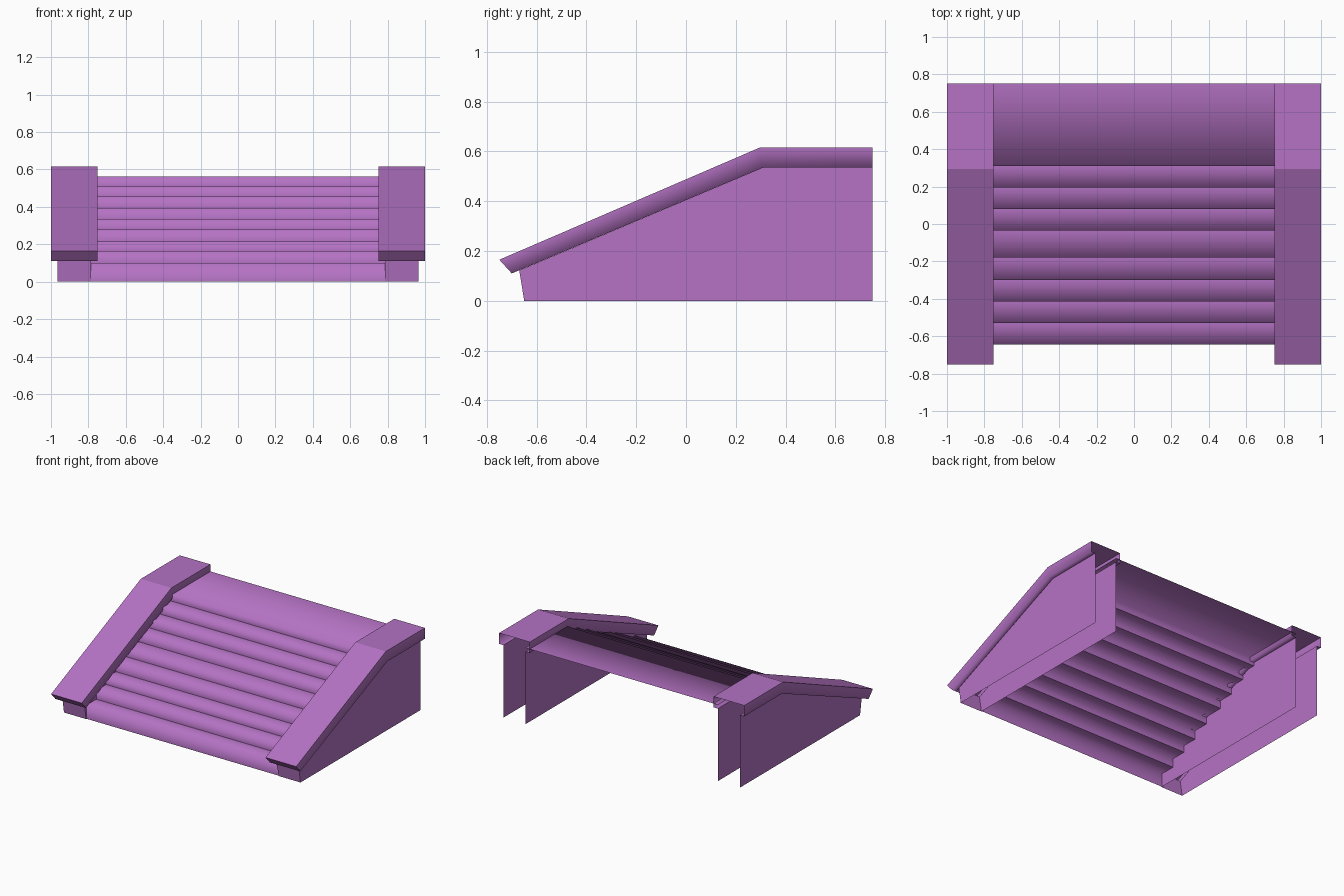
import bpy, bmesh

cube = bpy.data.objects.get("Cube")
if cube:
    bpy.data.objects.remove(cube, do_unlink=True)

purple = bpy.data.materials.new("soft_purple")
purple.use_nodes = True
colour = (0.46, 0.17, 0.55, 1)
purple.diffuse_color = colour
bsdf = next(n for n in purple.node_tree.nodes if n.type == 'BSDF_PRINCIPLED')
bsdf.inputs["Base Color"].default_value = colour
bsdf.inputs["Roughness"].default_value = 0.8


def finish(name, bm, is_sharp, mirrored=False):
    """Turn a bmesh into a smooth shaded object with chosen sharp edges."""
    for f in bm.faces:
        f.smooth = True
    for e in bm.edges:
        e.smooth = not is_sharp(e)
    mesh = bpy.data.meshes.new(name)
    bm.to_mesh(mesh)
    bm.free()
    mesh.materials.append(purple)
    obj = bpy.data.objects.new(name, mesh)
    bpy.context.collection.objects.link(obj)
    if mirrored:
        obj.modifiers.new("Mirror", 'MIRROR').use_mirror_merge = False
    return obj


BACK = 0.75
WALL_IN, WALL_OUT = 0.785, 0.965
RAIL_IN, RAIL_OUT = 0.75, 1.0

# Steps: one open sheet of risers and treads, with rounded-looking noses
step_y = [-0.645, -0.53, -0.415, -0.30, -0.18, -0.035, 0.08, 0.195, 0.31]
step_z = [0.10, 0.165, 0.215, 0.28, 0.335, 0.395, 0.455, 0.51, 0.563]
profile = [(step_y[0], 0)]
for i, (y, z) in enumerate(zip(step_y, step_z)):
    next_y = step_y[i + 1] if i + 1 < len(step_y) else BACK
    profile += [(y, z), (next_y, z)]
bm = bmesh.new()
rows = [[bm.verts.new((x, y, z)) for x in (-WALL_IN, WALL_IN)] for y, z in profile]
for a, b in zip(rows, rows[1:]):
    bm.faces.new((a[0], a[1], b[1], b[0]))
inner_corners = {v for row in rows[2::2] for v in row}
finish("steps", bm, lambda e: all(v in inner_corners for v in e.verts))

# Side walls: outer, inner and front panels, open at the back and bottom
wall_profile = [(-0.65, 0), (BACK, 0), (BACK, 0.535), (0.31, 0.535), (-0.67, 0.122)]
bm = bmesh.new()
outer = [bm.verts.new((WALL_OUT, y, z)) for y, z in wall_profile]
inner = [bm.verts.new((WALL_IN, y, z)) for y, z in wall_profile]
bm.faces.new(outer)
bm.faces.new(inner[::-1])
bm.faces.new((inner[0], outer[0], outer[-1], inner[-1]))
finish("side_walls", bm, lambda e: True, mirrored=True)

# Rails: hollow bent channel with narrow lips that meet the walls
stations = [((-0.75, 0.165), (-0.70, 0.11)),
            ((0.295, 0.615), (0.31, 0.535)),
            ((BACK, 0.615), (BACK, 0.535))]
bm = bmesh.new()
sections, top_verts = [], set()
for top, bottom in stations:
    ring = [bm.verts.new((x, *p)) for x, p in (
        (WALL_IN, bottom), (RAIL_IN, bottom), (RAIL_IN, top),
        (RAIL_OUT, top), (RAIL_OUT, bottom), (WALL_OUT, bottom))]
    top_verts.update(ring[2:4])
    sections.append(ring)
for a, b in zip(sections, sections[1:]):
    for i in range(len(a) - 1):
        bm.faces.new((a[i], a[i + 1], b[i + 1], b[i]))
front = sections[0]
bm.faces.new((front[1], front[4], front[3], front[2]))
finish("rails", bm,
       lambda e: all(v in top_verts for v in e.verts) or all(v in front for v in e.verts),
       mirrored=True)
